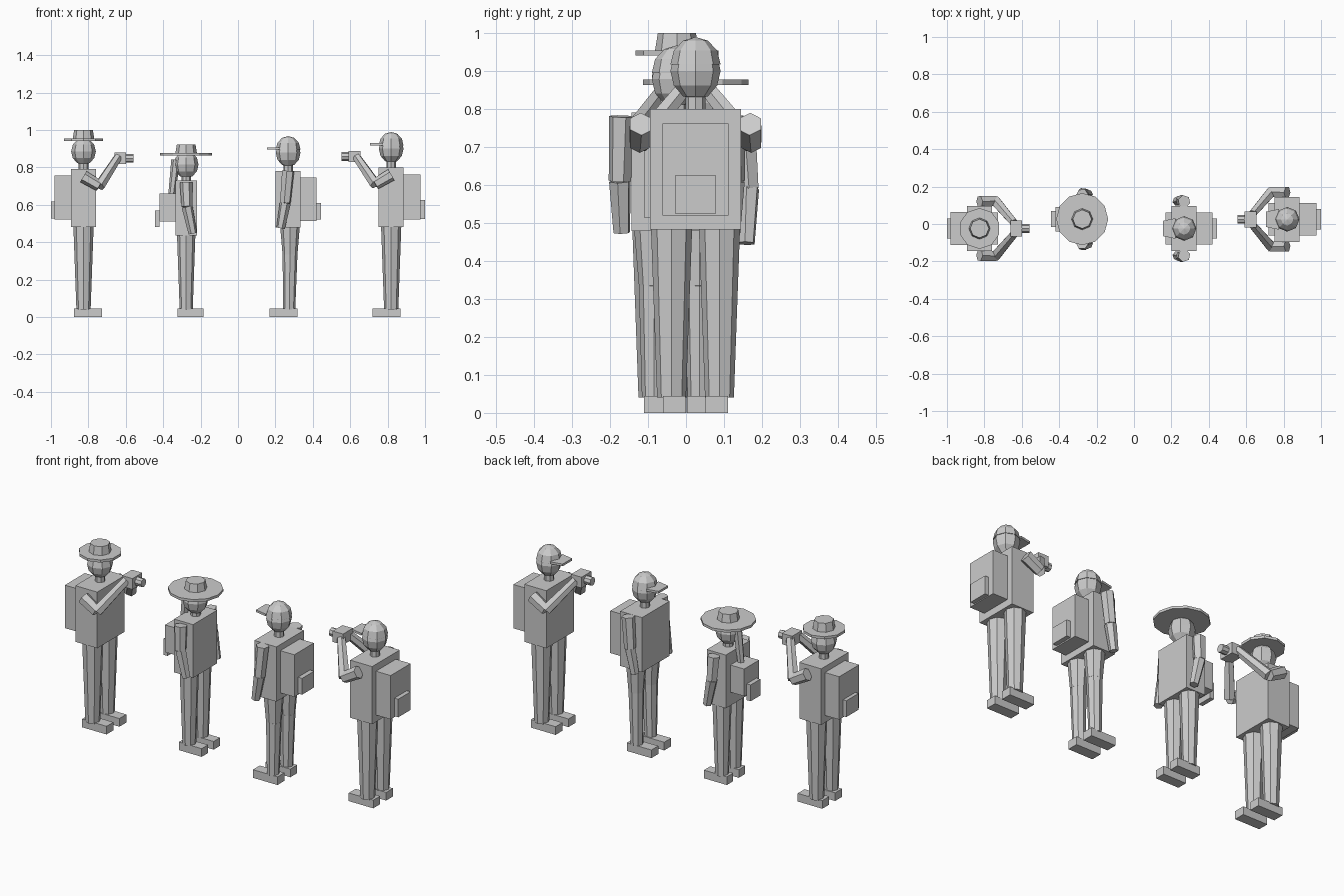
import bpy, bmesh, math
from mathutils import Vector, Matrix

if "Cube" in bpy.data.objects:
    bpy.data.objects.remove(bpy.data.objects["Cube"])


def make(name, bm):
    me = bpy.data.meshes.new(name)
    bm.to_mesh(me)
    bm.free()
    ob = bpy.data.objects.new(name, me)
    bpy.context.collection.objects.link(ob)
    return ob


class Person:
    """Places parts in a local frame where +x is forwards, then turns them to face the right way."""

    def __init__(self, x, y, facing):
        self.m = Matrix.Translation((x, y, 0)) @ Matrix.Rotation(0 if facing > 0 else math.pi, 4, 'Z')

    def finish(self, name, bm):
        bm.transform(self.m)
        return make(name, bm)

    def box(self, name, x0, x1, yc, w, z0, z1):
        bm = bmesh.new()
        bmesh.ops.create_cube(bm, size=1)
        bm.transform(Matrix.Translation(((x0 + x1) / 2, yc, (z0 + z1) / 2)) @ Matrix.Diagonal((x1 - x0, w, z1 - z0, 1)))
        return self.finish(name, bm)

    def tube(self, name, a, b, r1, r2, n=6):
        a, b = Vector(a), Vector(b)
        d = b - a
        bm = bmesh.new()
        bmesh.ops.create_cone(bm, cap_ends=True, segments=n, radius1=r1, radius2=r2, depth=d.length)
        bm.transform(Matrix.Translation((a + b) / 2) @ d.to_track_quat('Z', 'Y').to_matrix().to_4x4())
        return self.finish(name, bm)

    def ball(self, name, z, r, rz, half=False):
        bm = bmesh.new()
        bmesh.ops.create_uvsphere(bm, u_segments=8, v_segments=6, radius=1)
        if half:
            geom = bm.verts[:] + bm.edges[:] + bm.faces[:]
            bmesh.ops.bisect_plane(bm, geom=geom, plane_co=(0, 0, -0.01), plane_no=(0, 0, -1), clear_outer=True)
            bmesh.ops.holes_fill(bm, edges=bm.edges[:])
        bm.transform(Matrix.Translation((0, 0, z)) @ Matrix.Diagonal((r, r, rz, 1)))
        return self.finish(name, bm)

    def visor(self, name, x0, x1, z):
        ob = self.box(name, x0, x1, 0, 0.11, z, z + 0.012)
        # narrow the front edge of the peak
        c, s = self.m.translation, self.m[0][0]
        for v in ob.data.vertices:
            if (v.co.x - c.x) * s > (x0 + x1) / 2:
                v.co.y = c.y + (v.co.y - c.y) * 0.75


# name, x, y, facing, torso (half depth, half width, z0, z1), pack (depth, width, z0, z1),
# pocket (depth, width, z0, z1), head (z, rz), leg (offset, top r, bottom r), boot length scale
people = [
    ("photographer_in_hat", -0.826, -0.024, 1, (0.067, 0.12, 0.48, 0.79), (0.087, 0.174, 0.52, 0.757),
     (0.02, 0.108, 0.527, 0.617), (0.885, 0.072), (0.063, 0.054, 0.038), 1.0),
    ("hiker_in_sunhat", -0.277, 0.026, 1, (0.058, 0.105, 0.436, 0.73), (0.084, 0.13, 0.51, 0.66),
     (0.024, 0.085, 0.48, 0.57), (0.815, 0.073), (0.055, 0.049, 0.035), 0.93),
    ("hiker_in_cap", 0.268, -0.024, -1, (0.067, 0.12, 0.478, 0.78), (0.085, 0.17, 0.513, 0.746),
     (0.025, 0.105, 0.52, 0.61), (0.878, 0.075), (0.06, 0.052, 0.032), 1.0),
    ("photographer_in_cap", 0.819, 0.025, -1, (0.067, 0.12, 0.482, 0.80), (0.09, 0.174, 0.52, 0.762),
     (0.023, 0.108, 0.525, 0.625), (0.90, 0.077), (0.063, 0.054, 0.038), 1.0),
]

for name, x, y, facing, torso, pack, pocket, head, leg, k in people:
    p = Person(x, y, facing)
    hd, hw, z0, z1 = torso

    # torso, backpack and its pocket
    p.box(name + "_torso", -hd, hd, 0, 2 * hw, z0, z1)
    p.box(name + "_backpack", -hd - pack[0], -hd, 0, *pack[1:])
    back = -hd - pack[0]
    p.box(name + "_pack_pocket", back - pocket[0], back, 0, *pocket[1:])

    # neck and head
    hz, rz = head
    p.tube(name + "_neck", (0, 0, z1 - 0.01), (0, 0, hz - rz * 0.7), 0.026, 0.026, 8)
    p.ball(name + "_head", hz, 0.066, rz)

    # hat with brim, or cap with visor
    if "hat" in name:
        sun = "sunhat" in name
        bz, br, top = (0.863, 0.139, 0.921) if sun else (0.94, 0.109, 1.0)
        p.tube(name + "_hat_brim", (0, 0, bz), (0, 0, bz + 0.014), br, br, 12 if sun else 10)
        p.tube(name + "_hat_crown", (0, 0, bz + 0.01), (0, 0, top), 0.058, 0.05, 8)
    else:
        cz = hz + 0.017
        p.ball(name + "_cap", cz, 0.066, 0.072, half=True)
        p.visor(name + "_cap_visor", 0.045, 0.112, cz)

    for s, side in ((1, "left"), (-1, "right")):
        # legs and boots
        o, rt, rb = leg
        o *= s
        if name == "hiker_in_cap":
            p.tube(f"{name}_{side}_thigh", (-0.01, o, z0), (-0.01, o, 0.335), rt, 0.04, 8)
            p.tube(f"{name}_{side}_shin", (-0.01, o, 0.335), (-0.006, o, 0.04), 0.04, rb, 8)
        else:
            p.tube(f"{name}_{side}_leg", (0, o, z0), (0, o, 0.04), rt, rb, 8)
        p.box(f"{name}_{side}_boot", -0.05 * k, 0.1 * k, s * 0.056 * k, 0.06 * k, 0, 0.045)

        # arms: raised to the camera, or hanging
        if "photographer" in name:
            d = z1 - 0.79
            pts = [(0, s * 0.143, 0.75 + d), (0.085, s * 0.147, 0.70 + d), (0.185, s * 0.03, 0.855)]
        elif name == "hiker_in_cap":
            pts = [(0, s * 0.145, 0.78), (0.015, s * 0.15, 0.61), (0.04, s * 0.145, 0.475)]
        else:
            pts = [(0, s * 0.128, 0.72), (0.005, s * 0.138, 0.59), (0.035, s * 0.133, 0.446)]
        p.tube(f"{name}_{side}_upper_arm", pts[0], pts[1], 0.034, 0.03)
        p.tube(f"{name}_{side}_forearm", pts[1], pts[2], 0.03, 0.023)

    # hand-held camera
    if "photographer" in name:
        cz = 0.848 if facing > 0 else 0.858
        p.box(name + "_camera_body", 0.165, 0.228, 0, 0.085, cz - 0.03, cz + 0.03)
        p.tube(name + "_camera_lens", (0.225, 0, cz), (0.266, 0, cz), 0.023, 0.023, 8)

    # braid down the back
    if "sunhat" in name:
        p.tube(name + "_braid", (-0.056, 0, 0.84), (-0.078, 0, 0.65), 0.024, 0.018)
